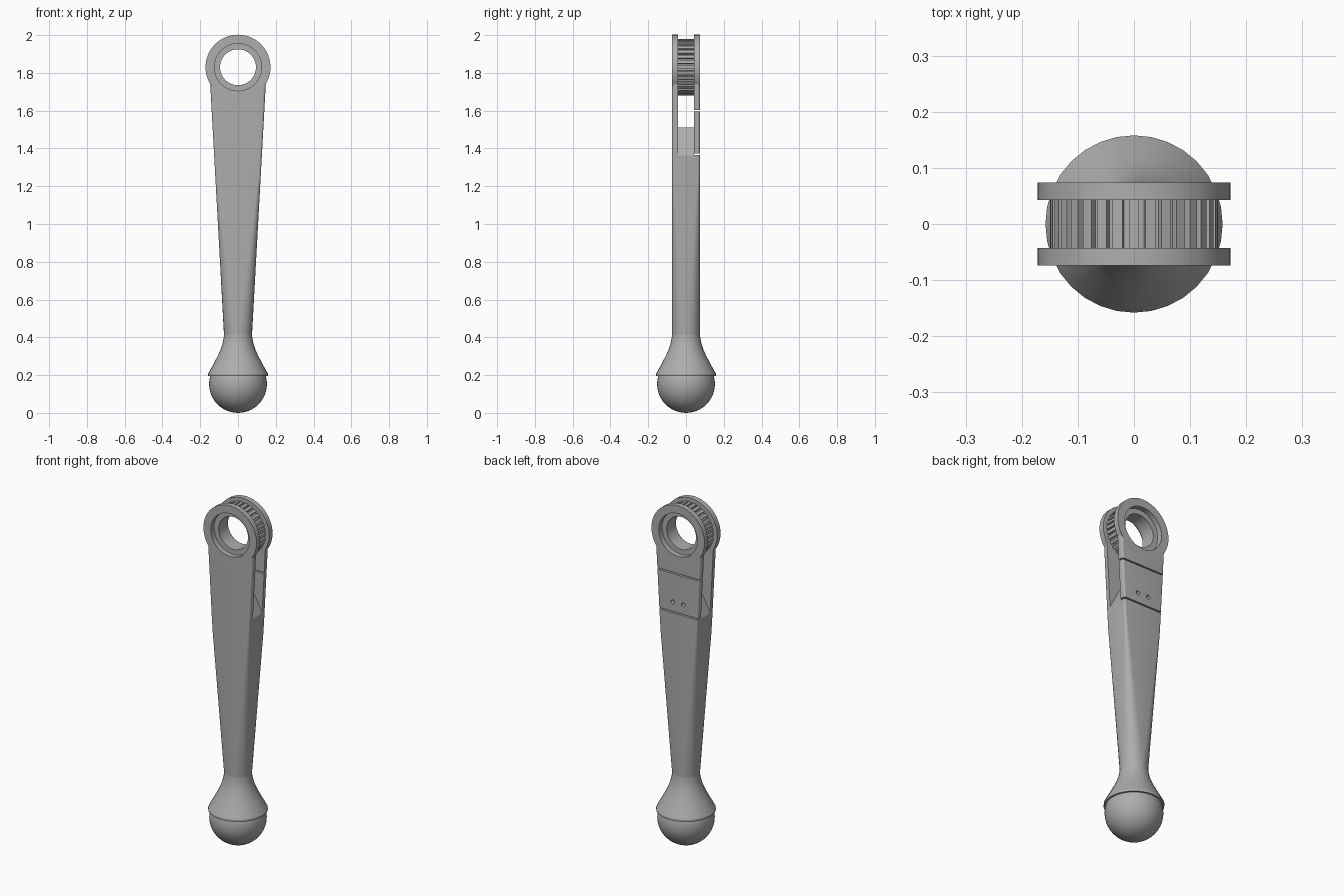
import bpy, bmesh
from math import sin, cos, pi, radians
from mathutils import Matrix

default = bpy.data.objects.get("Cube")
if default:
    bpy.data.objects.remove(default)

steel = bpy.data.materials.new("grey steel")
steel.use_nodes = True
GREY = (0.42, 0.42, 0.42, 1)
steel.diffuse_color = GREY
steel.node_tree.nodes["Principled BSDF"].inputs["Base Color"].default_value = GREY

EYE_Z, EYE_R, BORE_R = 1.83, 0.172, 0.125   # ring at the top
HALF_Y, SLOT_Y = 0.074, 0.043               # outer and inner faces of the fork
parts = []


def finish(name, bm):
    bmesh.ops.recalc_face_normals(bm, faces=bm.faces)
    mesh = bpy.data.meshes.new(name)
    bm.to_mesh(mesh)
    bm.free()
    mesh.materials.append(steel)
    obj = bpy.data.objects.new(name, mesh)
    bpy.context.collection.objects.link(obj)
    parts.append(obj)
    return obj


def loft(name, rings, closed=False):
    """Skin a list of equal-length point rings."""
    bm = bmesh.new()
    loops = [[bm.verts.new(p) for p in ring] for ring in rings]
    pairs = list(zip(loops, loops[1:]))
    if closed:
        pairs.append((loops[-1], loops[0]))
    for a, b in pairs:
        n = len(a)
        for i in range(n):
            bm.faces.new((a[i], a[(i + 1) % n], b[(i + 1) % n], b[i]))
    if not closed:
        bm.faces.new(loops[0])
        bm.faces.new(loops[-1])
    return finish(name, bm)


def prism(name, outline, y0, y1):
    """Extrude an x-z outline along y."""
    return loft(name, [[(x, y, z) for x, z in outline] for y in (y0, y1)])


def circle(r, z=EYE_Z, x=0, n=64):
    return [(x + r * cos(2 * pi * i / n), z + r * sin(2 * pi * i / n)) for i in range(n)]


def box(x, z0, z1):
    return [(-x, z0), (x, z0), (x, z1), (-x, z1)]


def lathe(name, profile, n=32):
    return loft(name, [[(r * cos(2 * pi * i / n), r * sin(2 * pi * i / n), z)
                        for i in range(n)] for r, z in profile])


def combine(target, tool, operation):
    """Apply a boolean and drop the tool object."""
    mod = target.modifiers.new("boolean", "BOOLEAN")
    mod.operation, mod.object, mod.solver = operation, tool, "EXACT"
    graph = bpy.context.evaluated_depsgraph_get()
    mesh = bpy.data.meshes.new_from_object(target.evaluated_get(graph))
    target.modifiers.clear()
    target.data = mesh
    parts.remove(tool)
    bpy.data.objects.remove(tool)


def handle_ring(t):
    """Rounded rectangle that is round at the neck and squarer towards the fork."""
    z = 0.41 + 1.33 * t
    half_x = HALF_Y + 0.073 * t
    r = max(0.012, HALF_Y * (1 - 1.3 * t) - 0.0005)
    ring = []
    for k, (sx, sy) in enumerate([(1, 1), (-1, 1), (-1, -1), (1, -1)]):
        for j in range(7):
            a = (k + j / 6) * pi / 2
            ring.append((sx * (half_x - r) + r * cos(a), sy * (HALF_Y - r) + r * sin(a), z))
    return ring


# Handle with the ring plates fused on, then slotted into a fork
handle = loft("handle", [handle_ring(i / 16) for i in range(17)])
combine(handle, prism("eye", circle(EYE_R), -HALF_Y, HALF_Y), "UNION")
slot = [(-0.3, 1.152), (-0.133, 1.35), (-0.05, 1.51), (0.05, 1.51), (0.133, 1.35),
        (0.3, 1.152), (0.3, 2.1), (-0.3, 2.1)]
combine(handle, prism("slot", slot, -SLOT_Y, SLOT_Y), "DIFFERENCE")
combine(handle, prism("bore", circle(BORE_R), -0.1, 0.1), "DIFFERENCE")

# Cover panel on the back: two seams and two screw holes
for z in (1.37, 1.6):
    combine(handle, prism("seam", box(0.3, z - 0.004, z + 0.004), SLOT_Y - 0.001, 0.1), "DIFFERENCE")
for x in (-0.035, 0.035):
    combine(handle, prism("hole", circle(0.012, 1.43, x, 20), 0.05, 0.1), "DIFFERENCE")

# Toothed wheel held between the plates
TEETH = 32
outline = []
for i in range(TEETH):
    for offset, r in ((-0.34, 0.137), (-0.3, 0.15), (0.3, 0.15), (0.34, 0.137)):
        a = 2 * pi * (i + offset) / TEETH + pi / 2
        outline.append((r * cos(a), EYE_Z + r * sin(a)))
wheel = prism("toothed_wheel", outline, -SLOT_Y, SLOT_Y)
combine(wheel, prism("wheel_bore", circle(0.095), -0.1, 0.1), "DIFFERENCE")

# Flared collar below the handle
lathe("flared_collar", [(0.145, 0.195), (0.158, 0.195), (0.158, 0.207), (0.15, 0.222),
                        (0.128, 0.262), (0.107, 0.302), (0.091, 0.338), (0.081, 0.37),
                        (0.076, 0.395), (HALF_Y, 0.42)])

# Ball at the foot
bm = bmesh.new()
bmesh.ops.create_uvsphere(bm, u_segments=48, v_segments=24, radius=0.153,
                          matrix=Matrix.Translation((0, 0, 0.153)))
finish("ball_foot", bm)

# Smooth the round surfaces, keep edges sharp
for obj in bpy.context.view_layer.objects:
    obj.select_set(obj in parts)
bpy.context.view_layer.objects.active = handle
bpy.ops.object.shade_smooth_by_angle(angle=radians(25))
